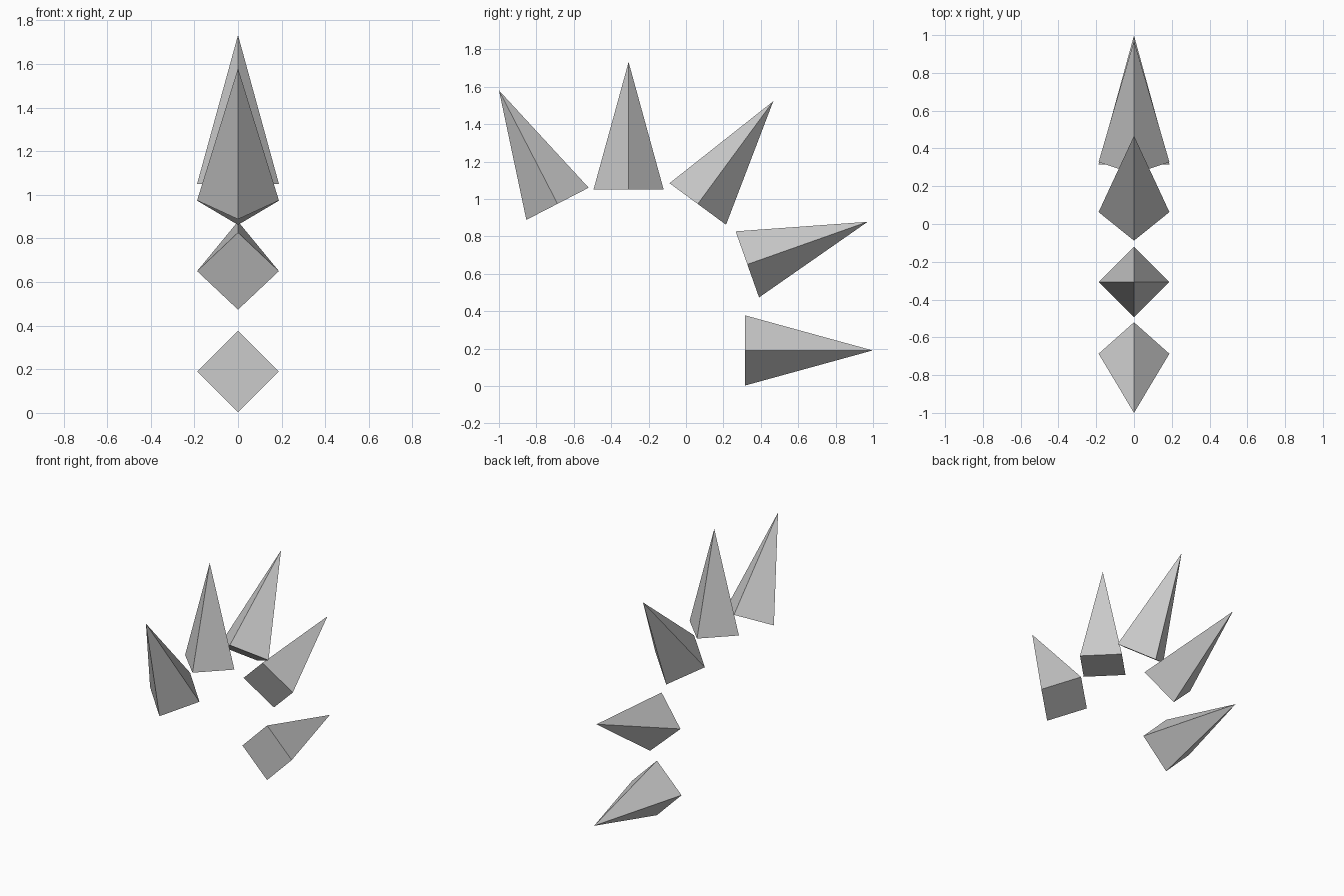
import bpy
import math
from mathutils import Matrix, Vector

cube = bpy.data.objects.get("Cube")
if cube:
    bpy.data.objects.remove(cube, do_unlink=True)

RADIUS = 0.1875
HEIGHT = 0.682

# Single flat grey
grey = bpy.data.materials.new("light_grey")
grey.use_nodes = True
colour = (0.6, 0.6, 0.6, 1)
grey.diffuse_color = colour
grey.node_tree.nodes["Principled BSDF"].inputs["Base Color"].default_value = colour


def spike(name, y, z, angle):
    """Square pyramid with its base centred at (0, y, z), tilted in the YZ plane."""
    bpy.ops.mesh.primitive_cone_add(vertices=4, radius1=RADIUS, radius2=0, depth=HEIGHT)
    obj = bpy.context.object
    obj.name = name
    obj.data.name = name
    # Put the origin at the base centre, with the corners on the x and y axes
    obj.data.transform(Matrix.Translation((0, 0, HEIGHT / 2)))
    obj.location = Vector((0, y, z))
    obj.rotation_euler.x = math.radians(angle - 90)
    obj.data.materials.append(grey)
    return obj


# Fan of spikes from front to back: base centre y, z and tip angle above +y
spike("front_spike", -0.687, 0.974, 117.3)
spike("top_spike", -0.307, 1.05, 90)
spike("upper_back_spike", 0.063, 0.973, 53.7)
spike("middle_back_spike", 0.328, 0.65, 19.5)
spike("lower_back_spike", 0.316, 0.19, 0)
